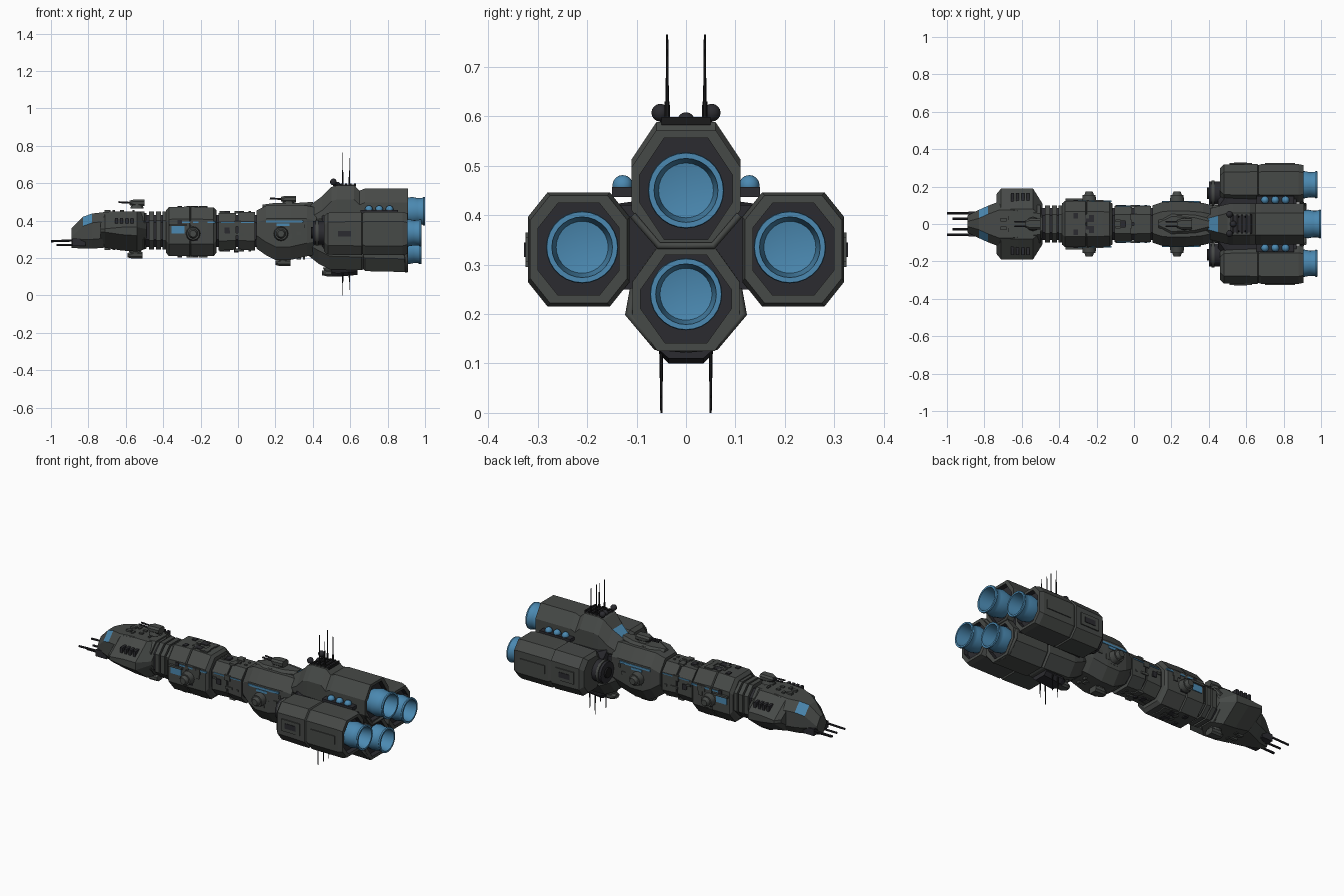
import bpy, bmesh, math, random
from mathutils import Vector

cube = bpy.data.objects.get("Cube")
if cube:
    bpy.data.objects.remove(cube, do_unlink=True)
random.seed(4)


def material(name, rgb):
    mat = bpy.data.materials.new(name)
    mat.use_nodes = True
    mat.diffuse_color = (*rgb, 1)
    mat.node_tree.nodes["Principled BSDF"].inputs["Base Color"].default_value = (*rgb, 1)
    return mat


hull = material("hull grey", (.062, .067, .063))
dark = material("dark grey", (.024, .024, .029))
black = material("antenna black", (.01, .01, .011))
blue = material("glow blue", (.07, .25, .44))
SIDES = (-1, 1)


def finish(name, bm, mats, smooth=False):
    bmesh.ops.recalc_face_normals(bm, faces=bm.faces)
    mesh = bpy.data.meshes.new(name)
    bm.to_mesh(mesh)
    bm.free()
    for mat in mats:
        mesh.materials.append(mat)
    obj = bpy.data.objects.new(name, mesh)
    bpy.context.collection.objects.link(obj)
    if smooth:
        bpy.ops.object.select_all(action='DESELECT')
        obj.select_set(True)
        bpy.context.view_layer.objects.active = obj
        bpy.ops.object.shade_smooth_by_angle(angle=math.radians(40))
    return obj


def loft(name, rings, cy, cz, mat=hull, yc=0, paint=None, socket=False):
    """Octagonal hull along x; each ring is (x, half width, bottom, top).
    paint maps a (segment, side) to a slot; socket hollows out the rear end."""
    bm = bmesh.new()
    rings = list(rings)
    solid = len(rings) - 1
    if socket:
        x, hy, lo, hi = rings[-1]
        inner = (hy - .016, lo + .016, hi - .016)
        rings += [(x, *inner), (x - .03, *inner)]
    loops = []
    for x, hy, lo, hi in rings:
        a = hy - min(cy, hy * .7)
        c = min(cz, (hi - lo) * .45)
        half = [(a, hi), (hy, hi - c), (hy, lo + c), (a, lo)]
        outline = half + [(-y, z) for y, z in reversed(half)]
        loops.append([bm.verts.new((x, y + yc, z)) for y, z in outline])
    for s, (one, two) in enumerate(zip(loops, loops[1:])):
        for i in range(8):
            j = (i + 1) % 8
            face = bm.faces.new((one[i], one[j], two[j], two[i]))
            face.material_index = (paint or {}).get((s, i), 1 if s > solid else 0)
    bm.faces.new(loops[0])
    bm.faces.new(loops[-1]).material_index = 1 if socket else 0
    return finish(name, bm, [mat, dark, blue])


def box(name, loc, size, mat=hull):
    bm = bmesh.new()
    bmesh.ops.create_cube(bm, size=1)
    bmesh.ops.scale(bm, vec=size, verts=bm.verts)
    bmesh.ops.translate(bm, vec=loc, verts=bm.verts)
    return finish(name, bm, [mat])


def rod(name, start, end, r, mat=dark, r2=None, n=8):
    start, end = Vector(start), Vector(end)
    bm = bmesh.new()
    bmesh.ops.create_cone(bm, cap_ends=True, segments=n, radius1=r,
                          radius2=r if r2 is None else r2, depth=(end - start).length)
    obj = finish(name, bm, [mat], n > 10)
    obj.location = (start + end) / 2
    obj.rotation_euler = (end - start).to_track_quat('Z', 'Y').to_euler()
    return obj


def ball(name, loc, r, mat):
    bm = bmesh.new()
    bmesh.ops.create_uvsphere(bm, u_segments=12, v_segments=8, radius=r)
    bmesh.ops.translate(bm, vec=loc, verts=bm.verts)
    return finish(name, bm, [mat], True)


def nozzle(name, y, z, r, tip):
    """Hollow bell turned about the x axis."""
    bm = bmesh.new()
    profile = [(-.12, .85), (-.07, 1), (-.04, .92), (-.015, .93), (-.008, 1), (0, .98),
               (0, .84), (-.03, .8), (-.08, .72), (-.09, 0)]
    verts = [bm.verts.new((tip + dx, y, z + r * k)) for dx, k in profile]
    edges = [bm.edges.new(pair) for pair in zip(verts, verts[1:])]
    bmesh.ops.spin(bm, geom=verts + edges, cent=(tip, y, z), axis=(1, 0, 0),
                   angle=math.tau, steps=28)
    bmesh.ops.remove_doubles(bm, verts=bm.verts, dist=.0001)
    finish(name, bm, [blue], True)


def pipe(name, points, r, mat=hull):
    curve = bpy.data.curves.new(name, 'CURVE')
    curve.dimensions = '3D'
    curve.bevel_depth, curve.bevel_resolution = r, 1
    spline = curve.splines.new('POLY')
    spline.points.add(len(points) - 1)
    for p, co in zip(spline.points, points):
        p.co = (*co, 1)
    curve.materials.append(mat)
    bpy.context.collection.objects.link(bpy.data.objects.new(name, curve))


def greebles(name, x0, x1, hy, lo, hi, count):
    """Small raised plates and boxes, symmetric on both flanks."""
    for k in range(count):
        x = random.uniform(x0, x1)
        sx, sw = random.uniform(.01, .05), random.uniform(.01, .04)
        mat = random.choice((hull, hull, dark))
        t = random.uniform(-.4, .4)
        for s in SIDES:
            box(name + "_side_plate", (x, s * hy, (lo + hi) / 2 + t * (hi - lo) * .5),
                (sx, .014, sw), mat)
            box(name + "_top_plate", (x, s * t * hy, hi), (sx, sw, .014), mat)
            box(name + "_belly_plate", (x, s * t * hy, lo), (sx, sw, .014), mat)


def turret(name, x, y, z, up, barrels=True):
    """Deck gun on a drum; up is +1 above the hull and -1 below."""
    rod(name + "_base", (x, y, z), (x, y, z + up * .02), .038, hull, .03, 10)
    loft(name + "_housing", [(x - .04, .02, z + up * .03 - .012, z + up * .03 + .012),
                             (x - .015, .03, z + up * .03 - .018, z + up * .03 + .018),
                             (x + .04, .028, z + up * .03 - .018, z + up * .03 + .018)],
         .01, .01, hull, y)
    for s in SIDES if barrels else ():
        rod(name + "_barrel", (x - .03, y + s * .012, z + up * .03),
            (x - .1, y + s * .012, z + up * .034), .005)


# Dark spine seen in the gaps between hull sections
loft("spine", [(-.6, .085, .26, .43), (.5, .085, .26, .43)], .04, .04, dark)

# Nose and cheeks
loft("nose", [(-.89, .045, .255, .36), (-.83, .075, .25, .42), (-.78, .098, .25, .438),
              (-.72, .12, .255, .445), (-.66, .12, .27, .45), (-.5, .1, .25, .45)],
     .045, .05, paint={(1, 0): 2, (1, 6): 2})
loft("cheeks", [(-.735, .16, .265, .43), (-.71, .19, .255, .44), (-.62, .19, .24, .45),
                (-.54, .19, .235, .45), (-.49, .11, .25, .44)], .11, .085)
for s in SIDES:
    for k in range(4):
        box("cheek_vent", (-.65 + k * .028, s * .137, .4), (.016, .055, .03), dark)
    rod("long_nose_gun", (-.84, s * .058, .295), (-1, s * .058, .29), .006)
    rod("short_nose_gun", (-.84, s * .028, .27), (-.97, s * .028, .27), .006)
    box("gun_housing", (-.85, s * .05, .285), (.07, .035, .04), dark)
greebles("nose", -.7, -.55, .1, .25, .45, 4)

# Neck ribs
for k in range(3):
    x = -.475 + k * .036
    loft("neck_rib", [(x, .1, .245, .45), (x + .026, .1, .245, .45)], .05, .05)

# Mid hull sections
loft("fore_block", [(-.385, .11, .23, .455), (-.37, .122, .21, .472),
                    (-.26, .122, .21, .475), (-.255, .117, .215, .468), (-.25, .122, .21, .475),
                    (-.13, .12, .21, .47), (-.115, .108, .23, .455)], .055, .065)
loft("waist_fore", [(-.105, .095, .24, .442), (-.01, .095, .245, .442)], .045, .05)
loft("waist_aft", [(0, .095, .245, .446), (.09, .097, .24, .446)], .045, .05)
loft("aft_block", [(.1, .1, .25, .455), (.15, .116, .215, .48), (.2, .12, .19, .482),
                   (.28, .12, .19, .482), (.37, .112, .21, .48), (.42, .1, .22, .47)], .05, .07)
loft("dorsal_house", [(.13, .02, .46, .485), (.2, .055, .46, .495), (.32, .05, .46, .495),
                      (.4, .03, .46, .5)], .015, .015)
greebles("fore_block", -.35, -.15, .12, .21, .472, 7)
greebles("waist", -.09, .08, .094, .243, .444, 6)
greebles("aft_block", .2, .36, .114, .2, .48, 6)
rod("belly_probe", (-.01, 0, .25), (-.01, 0, .23), .012)

# Blue light strips and window plates on both flanks
for s in SIDES:
    for x, y, z, length, tall in ((-.21, .121, .392, .18, .009), (-.32, .122, .35, .07, .04),
                                  (.25, .118, .395, .2, .012), (.24, .119, .378, .07, .014),
                                  (-.05, .094, .39, .08, .006), (.05, .095, .39, .07, .006)):
        box("light_strip", (x, s * y, z), (length, .009, tall), blue)
    box("window_hood", (-.32, s * .121, .377), (.09, .03, .012))
    for x in (-.24, .23):
        rod("flank_turret_drum", (x, s * .1, .33), (x, s * .155, .33), .042, hull, .034, 12)
        rod("flank_turret_cap", (x, s * .15, .33), (x, s * .175, .33), .028, hull, .018, 12)

# Deck and belly guns
turret("fore_deck_gun", -.54, 0, .465, 1)
turret("aft_deck_gun", .27, 0, .485, 1)
turret("fore_belly_gun", -.55, 0, .245, -1, False)
turret("aft_belly_gun", .24, 0, .205, -1, False)
turret("stern_belly_gun", .49, 0, .15, -1, False)

# Engine pods around a dark connecting frame
loft("pod_frame", [(.45, .13, .25, .43), (.5, .2, .25, .42), (.87, .2, .25, .42)],
     .04, .04, dark)
loft("upper_pod", [(.375, .075, .34, .475), (.395, .08, .34, .49), (.45, .095, .34, .53),
                   (.5, .108, .34, .58), (.53, .11, .34, .588), (.62, .11, .34, .588),
                   (.65, .11, .34, .56), (.68, .11, .34, .572), (.91, .11, .335, .572)],
     .05, .075, paint={(1, 7): 2}, socket=True)
loft("lower_pod", [(.38, .08, .21, .34), (.43, .1, .17, .34), (.49, .108, .14, .34),
                   (.66, .108, .135, .34), (.67, .102, .14, .335), (.68, .108, .13, .34),
                   (.91, .108, .125, .335)], .05, .07, socket=True)
for s in SIDES:
    loft("side_pod", [(.46, .08, .235, .425), (.48, .1, .218, .442), (.66, .103, .215, .446),
                      (.665, .097, .222, .44), (.68, .103, .215, .446), (.88, .103, .215, .446),
                      (.905, .098, .222, .44)], .04, .05, yc=s * .217, socket=True)
    box("side_pod_panel", (.57, s * .32, .33), (.12, .01, .07))
    box("side_pod_vent", (.57, s * .322, .33), (.07, .012, .03), dark)
    box("side_pod_rail", (.78, s * .32, .33), (.16, .01, .05))
    rod("intake_drum", (.47, s * .165, .335), (.4, s * .165, .335), .062, dark, n=16)
    rod("intake_ring", (.43, s * .165, .335), (.415, s * .165, .335), .068, hull, n=16)
    rod("intake_hub", (.41, s * .165, .335), (.39, s * .165, .335), .03, black, n=12)
    for k in range(3):
        ball("coolant_sphere", (.7 + k * .055, s * .128, .46), .021, blue)
    box("sphere_tray", (.755, s * .125, .447), (.2, .05, .02), dark)
    nozzle("side_nozzle", s * .21, .335, .073, .98)
    pipe("stern_brace", [(.89, s * .105, .25), (.9, s * .115, .2), (.9, s * .06, .135),
                         (.9, 0, .13)], .009)
    pipe("pod_brace", [(.915, 0, .338), (.915, s * .055, .338), (.915, s * .108, .4)], .008)
nozzle("upper_nozzle", 0, .45, .077, 1)
nozzle("lower_nozzle", 0, .24, .073, .98)

# Sensor decks and antennas above and below
box("upper_sensor_deck", (.57, 0, .585), (.11, .09, .014), dark)
loft("lower_sensor_deck", [(.5, .04, .105, .15), (.53, .055, .1, .15), (.64, .055, .11, .15)],
     .02, .02, dark)
ball("sensor_dome", (.53, 0, .59), .018, dark)
for k in range(5):
    box("dorsal_rib", (.53 + k * .024, 0, .59), (.01, .1, .016), black)
for s in SIDES:
    ball("sensor_ball", (.51, s * .052, .607), .018, dark)
    rod("sensor_stalk", (.52, s * .04, .57), (.51, s * .052, .605), .006)
    for x, top, low in ((.56, .765, 0), (.595, .735, .03)):
        rod("upper_antenna", (x, s * .038, .58), (x, s * .038, top), .004, black, .002, 6)
        rod("lower_antenna", (x, s * .05, .13), (x, s * .05, low), .004, black, .002, 6)
        rod("antenna_foot", (x, s * .038, .58), (x, s * .038, .63), .006, black, .005, 6)
